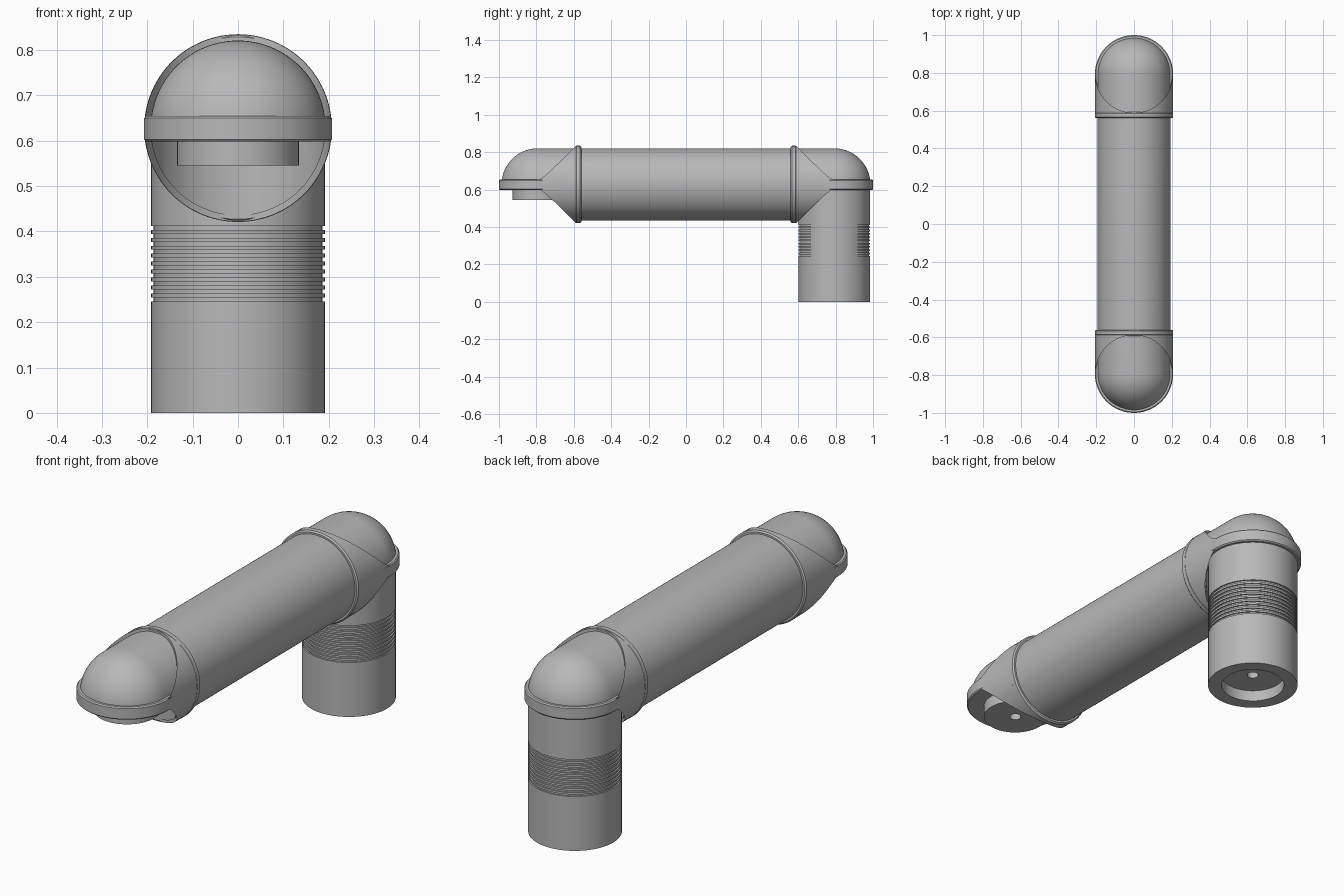
import bpy, bmesh, math
from mathutils import Matrix

cube = bpy.data.objects.get("Cube")
if cube:
    bpy.data.objects.remove(cube, do_unlink=True)

R = 0.193        # pipe radius
RIM = 0.207      # collar radius
AXIS = 0.628     # height of the horizontal pipe
END = 0.793      # distance of each elbow from the middle
SEAT = 0.6       # underside of each elbow

grey = bpy.data.materials.new("plain_grey")
grey.use_nodes = True
grey.diffuse_color = (0.48, 0.48, 0.48, 1)
grey.node_tree.nodes["Principled BSDF"].inputs["Base Color"].default_value = (0.48, 0.48, 0.48, 1)


def lathe(name, profile, y=0, z=0, lying=False, steps=96):
    """Spin (radius, height) points round an upright axis, or one along y."""
    bm = bmesh.new()
    verts = [bm.verts.new((r, 0, h)) for r, h in profile]
    edges = [bm.edges.new(pair) for pair in zip(verts, verts[1:])]
    bmesh.ops.spin(bm, geom=verts + edges, axis=(0, 0, 1), cent=(0, 0, 0),
                   angle=math.tau, steps=steps, use_duplicate=False)
    bmesh.ops.remove_doubles(bm, verts=bm.verts[:], dist=1e-5)
    bmesh.ops.dissolve_degenerate(bm, edges=bm.edges[:], dist=1e-6)
    bmesh.ops.recalc_face_normals(bm, faces=bm.faces[:])
    turn = Matrix.Rotation(-math.pi / 2, 4, 'X') if lying else Matrix()
    bm.transform(Matrix.Translation((0, y, z)) @ turn)
    mesh = bpy.data.meshes.new(name)
    bm.to_mesh(mesh)
    bm.free()
    mesh.materials.append(grey)
    obj = bpy.data.objects.new(name, mesh)
    bpy.context.collection.objects.link(obj)
    return obj


def drum(r, low, high, bevel=0):
    """Profile of a closed cylinder with softened rims."""
    if not bevel:
        return [(0, low), (r, low), (r, high), (0, high)]
    return [(0, low), (r - bevel, low), (r, low + bevel),
            (r, high - bevel), (r - bevel, high), (0, high)]


def select(obj):
    bpy.ops.object.select_all(action='DESELECT')
    obj.select_set(True)
    bpy.context.view_layer.objects.active = obj


def cut(obj, cutter):
    cutter.hide_render = True
    mod = obj.modifiers.new("cut", 'BOOLEAN')
    mod.operation = 'DIFFERENCE'
    mod.solver = 'EXACT'
    mod.object = cutter
    select(obj)
    bpy.ops.object.modifier_apply(modifier=mod.name)
    bpy.data.objects.remove(cutter, do_unlink=True)


parts = []

# Horizontal pipe with a round dome at each end
arc = [math.radians(a) for a in range(-90, 91, 5)]
capsule = [(R * math.cos(a), R * math.sin(a) + math.copysign(END, a)) for a in arc if a]
capsule[0], capsule[-1] = (0, -END - R), (0, END + R)
middle = len(capsule) // 2
capsule[middle:middle] = [(R, -END), (R, END)]
tube = lathe("horizontal_pipe", capsule, z=AXIS, lying=True)
parts.append(tube)

for side, word in ((-1, "front"), (1, "back")):
    # Open the underside of the elbow
    cut(tube, lathe("socket_cutter", drum(0.2, 0.3, SEAT), y=side * END, steps=128))

    # Side cheeks of the elbow, hollowed by an upright cylinder
    lo, hi = sorted((side * END, side * 0.57))
    shell = lathe(word + "_elbow_cheeks", drum(0.2062, lo, hi), z=AXIS, lying=True)
    cut(shell, lathe("cheek_cutter", drum(0.2045, 0, 1.2), y=side * END, steps=128))

    # Raised band round the pipe and collar round the elbow
    lo, hi = sorted((side * 0.592, side * 0.56))
    band = lathe(word + "_band", drum(RIM, lo, hi, 0.006), z=AXIS, lying=True)
    cut(band, lathe("band_cutter", drum(0.2, 0, SEAT), y=side * END, steps=128))
    collar = lathe(word + "_collar", drum(RIM, SEAT - 0.002, 0.655, 0.005), y=side * END)
    parts += [shell, band, collar]

# Connecting plug under the front elbow
parts.append(lathe("front_plug", [(0, 0.63), (0.134, 0.63), (0.134, 0.545),
                                  (0.024, 0.545), (0.024, 0.6), (0, 0.6)], y=-END))

# Upright pipe with a socket below and a ribbed grip
upright = [(0, 0.1), (0.024, 0.1), (0.024, 0.05), (0.134, 0.05), (0.134, 0), (R - 0.001, 0)]
pitch, ribs, depth = 0.0175, 10, 0.007
for i in range(ribs):
    z = 0.246 + i * pitch
    upright += [(R - 0.001, z), (R - depth, z),
                (R - depth, z + pitch / 2), (R - 0.001, z + pitch / 2)]
upright += [(R - 0.001, 0.63), (0, 0.63)]
parts.append(lathe("upright_pipe", upright, y=END))

for obj in parts:
    select(obj)
    bpy.ops.object.shade_smooth_by_angle(angle=math.radians(30))
